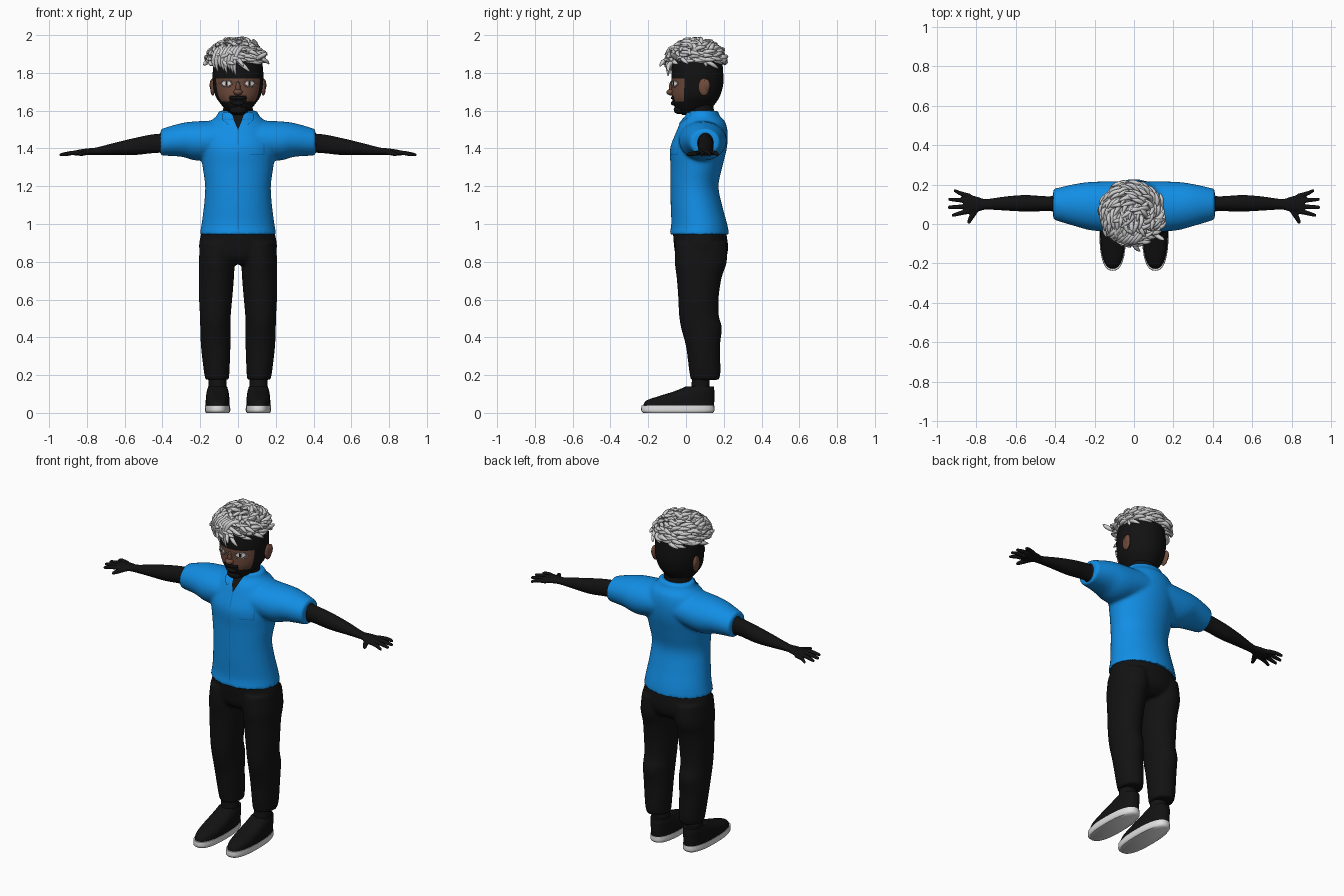
import bpy, bmesh, math, random
from mathutils import Vector
from mathutils.bvhtree import BVHTree

random.seed(4)
if "Cube" in bpy.data.objects:
    bpy.data.objects.remove(bpy.data.objects["Cube"], do_unlink=True)


def material(name, r, g, b):
    m = bpy.data.materials.new(name)
    m.use_nodes = True
    m.diffuse_color = (r, g, b, 1)
    bsdf = m.node_tree.nodes["Principled BSDF"]
    bsdf.inputs["Base Color"].default_value = (r, g, b, 1)
    bsdf.inputs["Roughness"].default_value = 0.8
    return m


BLACK = material("black", .006, .006, .006)
BLUE = material("shirt blue", .006, .27, .78)
SEAM = material("seam blue", .004, .17, .52)
SKIN = material("brown skin", .16, .07, .045)
SILVER = material("silver hair", .62, .62, .62)
WHITE = material("sole white", .75, .75, .75)


def smooth_sections(secs, steps):
    """Catmull-Rom interpolation between cross-sections."""
    out = []
    for i in range(len(secs) - 1):
        p0, p1 = secs[max(i - 1, 0)], secs[i]
        p2, p3 = secs[i + 1], secs[min(i + 2, len(secs) - 1)]
        for k in range(steps):
            t = k / steps
            out.append([.5 * (2 * b + (c - a) * t + (2 * a - 5 * b + 4 * c - d) * t * t
                              + (3 * b - a - 3 * c + d) * t ** 3)
                        for a, b, c, d in zip(p0, p1, p2, p3)])
    return out + [list(secs[-1])]


def loft(bm, axis, secs, n=32, steps=4, power=2.0):
    """Rounded tube; each section is (position on axis, centre a, centre b, radius a, radius b)."""
    rings = []
    for t, ca, cb, ra, rb in smooth_sections(secs, steps):
        ring = []
        for i in range(n):
            c, s = math.cos(math.tau * i / n), math.sin(math.tau * i / n)
            a = ca + ra * math.copysign(abs(c) ** (2 / power), c)
            b = cb + rb * math.copysign(abs(s) ** (2 / power), s)
            ring.append(bm.verts.new({"x": (t, a, b), "y": (a, t, b), "z": (a, b, t)}[axis]))
        rings.append(ring)
    for r0, r1 in zip(rings, rings[1:]):
        for i in range(n):
            j = (i + 1) % n
            bm.faces.new((r0[i], r0[j], r1[j], r1[i]))
    bm.faces.new(rings[0])
    bm.faces.new(rings[-1])


def finish(name, bm, mat, mirror=False, voxel=0, relax=4):
    bmesh.ops.recalc_face_normals(bm, faces=bm.faces[:])
    mesh = bpy.data.meshes.new(name)
    bm.to_mesh(mesh)
    bm.free()
    ob = bpy.data.objects.new(name, mesh)
    bpy.context.collection.objects.link(ob)
    if mirror:
        ob.modifiers.new("mirror", "MIRROR").use_mirror_merge = False
    if voxel:
        rm = ob.modifiers.new("blend", "REMESH")
        rm.mode, rm.voxel_size = "VOXEL", voxel
        sm = ob.modifiers.new("relax", "SMOOTH")
        sm.factor, sm.iterations = .5, relax
    if ob.modifiers:
        dg = bpy.context.evaluated_depsgraph_get()
        ob.data = bpy.data.meshes.new_from_object(ob.evaluated_get(dg))
        ob.modifiers.clear()
    ob.data.materials.clear()
    ob.data.materials.append(mat)
    ob.data.shade_smooth()
    ob.data.set_sharp_from_angle(angle=math.radians(50))
    return ob


def ball(bm, centre, size):
    geo = bmesh.ops.create_uvsphere(bm, u_segments=20, v_segments=12, radius=1)
    bmesh.ops.scale(bm, vec=size, verts=geo["verts"])
    bmesh.ops.translate(bm, vec=centre, verts=geo["verts"])


def front_caster(ob):
    bm = bmesh.new()
    bm.from_mesh(ob.data)
    tree = BVHTree.FromBMesh(bm)
    bm.free()

    def cast(x, z, lift):
        hit = tree.ray_cast(Vector((x, -1, z)), Vector((0, 1, 0)))[0]
        return Vector((x, (hit.y if hit else 0) - lift, z))
    return cast


def plate(name, cast, rows, mat, lift=.003, mirror=False):
    """Thin patch laid on a front surface; rows are (height, x start, x end)."""
    bm = bmesh.new()
    grid = []
    for (z0, a0, b0), (z1, a1, b1) in zip(rows, rows[1:]):
        for k in range(9):
            t = k / 8
            a, b = a0 + (a1 - a0) * t, b0 + (b1 - b0) * t
            grid.append([bm.verts.new(cast(a + (b - a) * i / 6, z0 + (z1 - z0) * t, lift))
                         for i in range(7)])
    for r0, r1 in zip(grid, grid[1:]):
        for i in range(6):
            bm.faces.new((r0[i], r0[i + 1], r1[i + 1], r1[i]))
    return finish(name, bm, mat, mirror)


# Shirt: torso and sleeves blended together
bm = bmesh.new()
loft(bm, "z", [(.945, 0, .07, .203, .158), (1, 0, .07, .193, .148), (1.1, 0, .055, .18, .136),
               (1.2, 0, .045, .174, .127), (1.3, 0, .055, .187, .137), (1.4, 0, .066, .2, .15),
               (1.48, 0, .083, .19, .138), (1.54, 0, .09, .15, .118), (1.57, 0, .09, .115, .09),
               (1.6, 0, .088, .102, .082)], n=48)
for s in (1, -1):
    loft(bm, "x", [(.02 * s, .085, 1.46, .13, .09), (.2 * s, .09, 1.44, .125, .105),
                   (.3 * s, .096, 1.445, .107, .089), (.41 * s, .1, 1.432, .078, .07)])
shirt = finish("shirt", bm, BLUE, voxel=.009, relax=6)
on_shirt = front_caster(shirt)
plate("open_collar", on_shirt, [(1.5, -.001, .001), (1.54, -.018, .018), (1.592, -.035, .035)], BLACK)
plate("placket", on_shirt, [(.97, -.003, .003), (1.5, -.002, .002)], SEAM, .002)
plate("pocket_trim", on_shirt, [(1.365, .06, .14), (1.37, .06, .14)], SEAM, .002)
plate("pocket_side", on_shirt, [(1.37, .136, .14), (1.43, .136, .14)], SEAM, .002)

# Collar flaps
for side, s in (("left", 1), ("right", -1)):
    plate(side + "_collar_flap", on_shirt,
          [(1.525, s * .045, s * .052), (1.555, s * .03, s * .085), (1.59, s * .037, s * .08)], BLUE, .008)

# Trousers: pelvis and two legs
bm = bmesh.new()
loft(bm, "z", [(.785, 0, .075, .1, .09), (.82, 0, .08, .18, .13), (.88, 0, .08, .207, .143),
               (.97, 0, .07, .19, .14)], n=40)
for s in (1, -1):
    loft(bm, "z", [(.175, .11 * s, .1, .062, .075), (.22, .113 * s, .1, .068, .083),
                   (.35, .118 * s, .09, .078, .09), (.45, .12 * s, .082, .08, .108),
                   (.52, .12 * s, .068, .082, .105), (.62, .118 * s, .066, .089, .108),
                   (.72, .114 * s, .07, .093, .12), (.8, .112 * s, .078, .096, .138),
                   (.9, .1 * s, .078, .1, .135)])
finish("trousers", bm, BLACK, voxel=.009)

# Ankles and shoes
bm = bmesh.new()
loft(bm, "z", [(.08, .108, .075, .05, .05), (.22, .11, .08, .046, .046)], n=24)
finish("ankles", bm, BLACK, mirror=True)
bm = bmesh.new()
loft(bm, "z", [(.036, .108, -.04, .064, .188), (.065, .108, -.03, .063, .18), (.09, .108, .005, .061, .145),
               (.115, .108, .045, .057, .105), (.14, .108, .073, .05, .074)], power=2.4)
finish("shoe_uppers", bm, BLACK, mirror=True)
bm = bmesh.new()
loft(bm, "z", [(0, .108, -.043, .061, .184), (.012, .108, -.043, .067, .194), (.038, .108, -.043, .066, .193)],
     power=2.5)
finish("shoe_soles", bm, WHITE, mirror=True)

# Arms and hands
bm = bmesh.new()
loft(bm, "x", [(.385, .1, 1.43, .06, .055), (.409, .1, 1.43, .062, .056)])
loft(bm, "x", [(.36, .103, 1.43, .04, .05), (.45, .103, 1.425, .038, .05), (.55, .105, 1.41, .042, .045),
               (.65, .104, 1.398, .036, .033), (.75, .1, 1.385, .027, .02), (.79, .1, 1.383, .037, .018),
               (.84, .103, 1.378, .047, .016), (.865, .104, 1.375, .043, .012)])
for root, tip, reach in ((.065, .045, .925), (.09, .085, .945), (.117, .125, .942), (.142, .168, .915)):
    loft(bm, "x", [(.83, root, 1.377, .012, .012), (.88, (root + tip) / 2, 1.376, .012, .012),
                   (reach - .008, tip, 1.367, .009, .009), (reach, tip, 1.366, .005, .005)], n=12)
loft(bm, "y", [(.1, .785, 1.38, .02, .014), (.06, .81, 1.376, .018, .013),
               (.02, .832, 1.37, .013, .011), (.002, .838, 1.367, .007, .007)], n=12)
finish("arms", bm, BLACK, mirror=True, voxel=.0045, relax=3)

# Neck and head, with the bare face set by position
bm = bmesh.new()
loft(bm, "z", [(1.5, 0, .085, .085, .07), (1.66, 0, .075, .075, .068)])
finish("neck", bm, BLACK)
bm = bmesh.new()
loft(bm, "z", [(1.578, 0, .02, .03, .04), (1.6, 0, .035, .06, .085), (1.64, 0, .045, .095, .112),
               (1.68, 0, .053, .12, .128), (1.74, 0, .06, .132, .137), (1.8, 0, .06, .134, .137),
               (1.86, 0, .06, .126, .13), (1.9, 0, .062, .105, .105), (1.925, 0, .065, .06, .06)],
     n=96, steps=8)
head = finish("head", bm, BLACK)
head.data.materials.append(SKIN)
for p in head.data.polygons:
    x, y, z = p.center
    low = 1.682 if abs(x) < .045 else 1.65 + .1 * max(0, abs(x) - .07)
    if y < -.012 and low < z < 1.768:
        p.material_index = 1
on_head = front_caster(head)

# Nose, ears, lips and eyes
bm = bmesh.new()
ball(bm, (0, -.08, 1.698), (.024, .024, .017))
ball(bm, (0, -.075, 1.722), (.013, .016, .034))
finish("nose", bm, SKIN)
bm = bmesh.new()
ball(bm, (.134, .095, 1.725), (.013, .03, .046))
ball(bm, (.138, .108, 1.735), (.012, .02, .032))
finish("ears", bm, SKIN, mirror=True)
bm = bmesh.new()
ball(bm, (0, -.062, 1.64), (.034, .018, .014))
ball(bm, (0, -.066, 1.668), (.048, .014, .01))
ball(bm, (0, -.035, 1.605), (.045, .03, .024))
finish("moustache_and_beard", bm, BLACK)
plate("eye_whites", on_head, [(1.732, .05, .072), (1.742, .038, .086), (1.754, .046, .08)], WHITE, .003, True)
plate("irises", on_head, [(1.733, .056, .067), (1.754, .056, .067)], BLACK, .005, True)


def strands(name, paths, mat, thickness, closed=False):
    cu = bpy.data.curves.new(name, "CURVE")
    cu.dimensions, cu.bevel_depth, cu.bevel_resolution = "3D", thickness, 1
    cu.resolution_u, cu.use_fill_caps = 4, True
    for pts in paths:
        sp = cu.splines.new("NURBS")
        sp.points.add(len(pts) - 1)
        for k, (q, p) in enumerate(zip(sp.points, pts)):
            q.co = (*p, 1)
            q.radius = 1 if closed or k < len(pts) - 2 else (.85 if k == len(pts) - 2 else .25)
        sp.order_u, sp.use_endpoint_u, sp.use_cyclic_u = 4, not closed, closed
    cu.materials.append(mat)
    ob = bpy.data.objects.new(name, cu)
    bpy.context.collection.objects.link(ob)


# Glasses
rims = []
for s in (1, -1):
    rims.append([on_head(s * .062 + .033 * math.cos(a), 1.743 + .019 * math.sin(a), .008)
                 for a in [math.tau * i / 16 for i in range(16)]])
strands("glasses_rims", rims, SILVER, .0022, closed=True)
strands("glasses_bridge", [[(x, -.094, 1.748) for x in (-.03, -.01, .01, .03)]], SILVER, .0025)

# Hair: base cap, swirling locks and a fringe
bm = bmesh.new()
loft(bm, "z", [(1.845, 0, .062, .128, .13), (1.89, -.005, .06, .122, .125), (1.925, -.008, .06, .095, .098),
               (1.945, -.008, .06, .04, .04)], n=40)
finish("hair_base", bm, SILVER)
locks = []
for i in range(170):
    h = (i + .5) / 170
    r, a = math.sqrt(1 - h * h), i * 2.39996
    n = Vector((r * math.cos(a), r * math.sin(a), h))
    root = Vector((-.01 + .118 * n.x, .058 + .118 * n.y, 1.86 + .077 * h))
    flow = Vector((-.25 - .8 * n.y, -.35 + .8 * n.x, .15 - .5 * (1 - h) * random.random()))
    flow += Vector((random.uniform(-.5, .5), random.uniform(-.5, .5), 0))
    flow -= n * flow.dot(n) * .8
    flow.normalize()
    up = random.uniform(.8, 1.2)
    locks.append([root, root + n * .022 * up + flow * .01, root + n * .036 * up + flow * .035,
                  root + n * .032 * up + flow * .06, root + n * .026 * up + flow * .08])
for i in range(8):
    x = -.015 - .016 * i
    y = -.082 + .0009 * i * i
    end = 1.785 + .012 * (i % 3) + .004 * i
    locks.append([Vector((x + .07, y + .05, 1.93)), Vector((x + .03, y, 1.945)), Vector((x, y - .022, 1.9)),
                  Vector((x - .008, y - .018, (1.87 + end) / 2)), Vector((x + .005, y - .012, end))])
strands("hair_locks", locks, SILVER, .0125)
